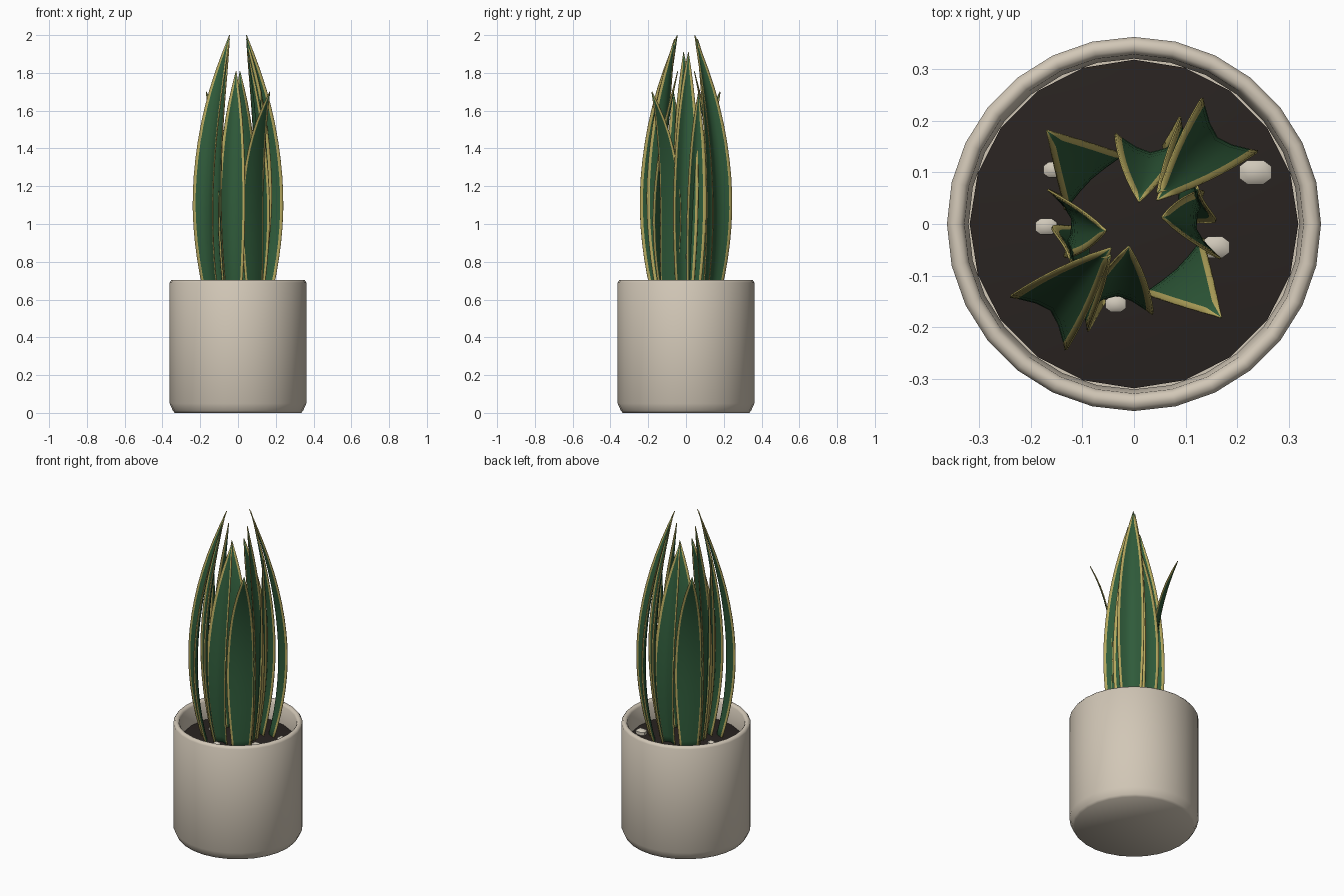
import bpy, bmesh, math
from mathutils import Vector

cube = bpy.data.objects.get("Cube")
if cube:
    bpy.data.objects.remove(cube)


def material(name, rgb):
    m = bpy.data.materials.new(name)
    m.use_nodes = True
    m.diffuse_color = (*rgb, 1)
    bsdf = m.node_tree.nodes["Principled BSDF"]
    bsdf.inputs["Base Color"].default_value = (*rgb, 1)
    bsdf.inputs["Roughness"].default_value = 0.7
    return m


GREEN = material("leaf green", (0.029, 0.105, 0.043))
YELLOW = material("leaf margin yellow", (0.46, 0.385, 0.11))
CERAMIC = material("pot ceramic", (0.64, 0.57, 0.47))
SOIL = material("dark soil", (0.022, 0.017, 0.015))
STONE = material("pale stone", (0.62, 0.57, 0.48))


def add_object(name, bm, mats, angle=40):
    bmesh.ops.recalc_face_normals(bm, faces=bm.faces)
    mesh = bpy.data.meshes.new(name)
    bm.to_mesh(mesh)
    bm.free()
    for m in mats:
        mesh.materials.append(m)
    ob = bpy.data.objects.new(name, mesh)
    bpy.context.collection.objects.link(ob)
    bpy.ops.object.select_all(action='DESELECT')
    ob.select_set(True)
    bpy.context.view_layer.objects.active = ob
    bpy.ops.object.shade_smooth_by_angle(angle=math.radians(angle))
    return ob


def lathe(name, profile, mat, sides):
    bm = bmesh.new()
    verts = [bm.verts.new((r, 0, z)) for r, z in profile]
    edges = [bm.edges.new(pair) for pair in zip(verts, verts[1:])]
    bmesh.ops.spin(bm, geom=verts + edges, axis=(0, 0, 1), cent=(0, 0, 0),
                   steps=sides, angle=math.tau)
    bmesh.ops.remove_doubles(bm, verts=bm.verts, dist=0.0005)
    return add_object(name, bm, [mat], 80)


# Pot with chamfered foot and rounded rim, and the soil inside
lathe("pot", [(0, 0), (0.335, 0), (0.345, 0.012), (0.362, 0.05), (0.362, 0.69),
              (0.353, 0.703), (0.337, 0.703), (0.328, 0.69), (0.32, 0.58),
              (0.32, 0.5), (0, 0.5)], CERAMIC, 28)
lathe("soil", [(0.318, 0.585), (0.2, 0.6), (0, 0.61)], SOIL, 20)

# Pebbles lying on the soil
for i, (x, y, size) in enumerate([(0.235, 0.10, 0.062), (0.157, -0.045, 0.055),
                                  (-0.17, -0.005, 0.042), (-0.155, 0.105, 0.04),
                                  (-0.035, -0.155, 0.04)]):
    bm = bmesh.new()
    bmesh.ops.create_cube(bm, size=size)
    bmesh.ops.bevel(bm, geom=bm.edges[:], offset=size * 0.25, segments=1, affect='EDGES')
    bmesh.ops.scale(bm, verts=bm.verts, vec=(1, 0.75, 0.6))
    bmesh.ops.translate(bm, verts=bm.verts, vec=(x, y, 0.605))
    add_object(f"pebble_{i + 1}", bm, [STONE])


def bezier(p, t):
    s = 1 - t
    return p[0]*s**3 + 3*p[1]*s*s*t + 3*p[2]*s*t*t + p[3]*t**3


ROWS, MARGIN = 16, 0.013


def leaf(name, facing, radii, top, width, shift=0, tip_shift=0, cup=0.25, turn=0):
    """Blade that follows a radial curve, cupped outward, with yellow margins."""
    a = math.radians(facing)
    out = Vector((math.cos(a), math.sin(a), 0))
    b = a + math.radians(90 + turn)
    side = Vector((math.cos(b), math.sin(b), 0))
    normal = Vector((side.y, -side.x, 0))
    heights = [0.57 + (top - 0.57) * f for f in (0, 0.3, 0.64, 1)]
    bm = bmesh.new()
    grid = []
    for i in range(ROWS + 1):
        t = i / ROWS
        swell = 0.62 + 0.38 * math.sin(math.pi * min(0.5, t))
        half = max(width / 2 * (1 - t**4.5) * swell, 0.001)
        inner = max(half - MARGIN, half * 0.4)
        centre = out * bezier(radii, t) + side * (shift + (tip_shift - shift) * t * t)
        centre.z = bezier(heights, t)
        row = []
        for d in (-half, -inner, -inner / 2, 0, inner / 2, inner, half):
            bend = cup * abs(d)**1.5 / (width / 2)**0.5
            row.append(bm.verts.new(centre + side * d + normal * bend * 2))
        grid.append(row)
    for low, high in zip(grid, grid[1:]):
        for j in range(6):
            f = bm.faces.new((low[j], low[j + 1], high[j + 1], high[j]))
            f.material_index = int(j in (0, 5))
    ob = add_object(name, bm, [GREEN, YELLOW])
    solid = ob.modifiers.new("thickness", 'SOLIDIFY')
    solid.thickness = 0.004
    solid.offset = 0


# Two matching clumps of blades, half a turn apart
for clump, spin in (("back", 0), ("front", 180)):
    leaf(clump + "_outer_leaf", 46 + spin, (0.17, 0.28, 0.24, 0.065), 2.0, 0.155)
    leaf(clump + "_second_leaf", 42 + spin, (0.12, 0.20, 0.19, 0.075), 1.98, 0.14, 0.03, 0.015)
    leaf(clump + "_flared_leaf", 133 + spin, (0.13, 0.14, 0.06, 0.247), 1.70, 0.165, cup=-0.06)
    leaf(clump + "_side_leaf", -6 + spin, (0.10, 0.14, 0.12, 0.06), 1.91, 0.14, 0, 0.02, turn=20)
    leaf(clump + "_inner_leaf", 77 + spin, (0.11, 0.17, 0.14, 0.045), 1.81, 0.145, 0, 0, turn=10)
    leaf(clump + "_short_leaf", 20 + spin, (0.09, 0.14, 0.12, 0.14), 1.70, 0.11, 0, 0.02)
